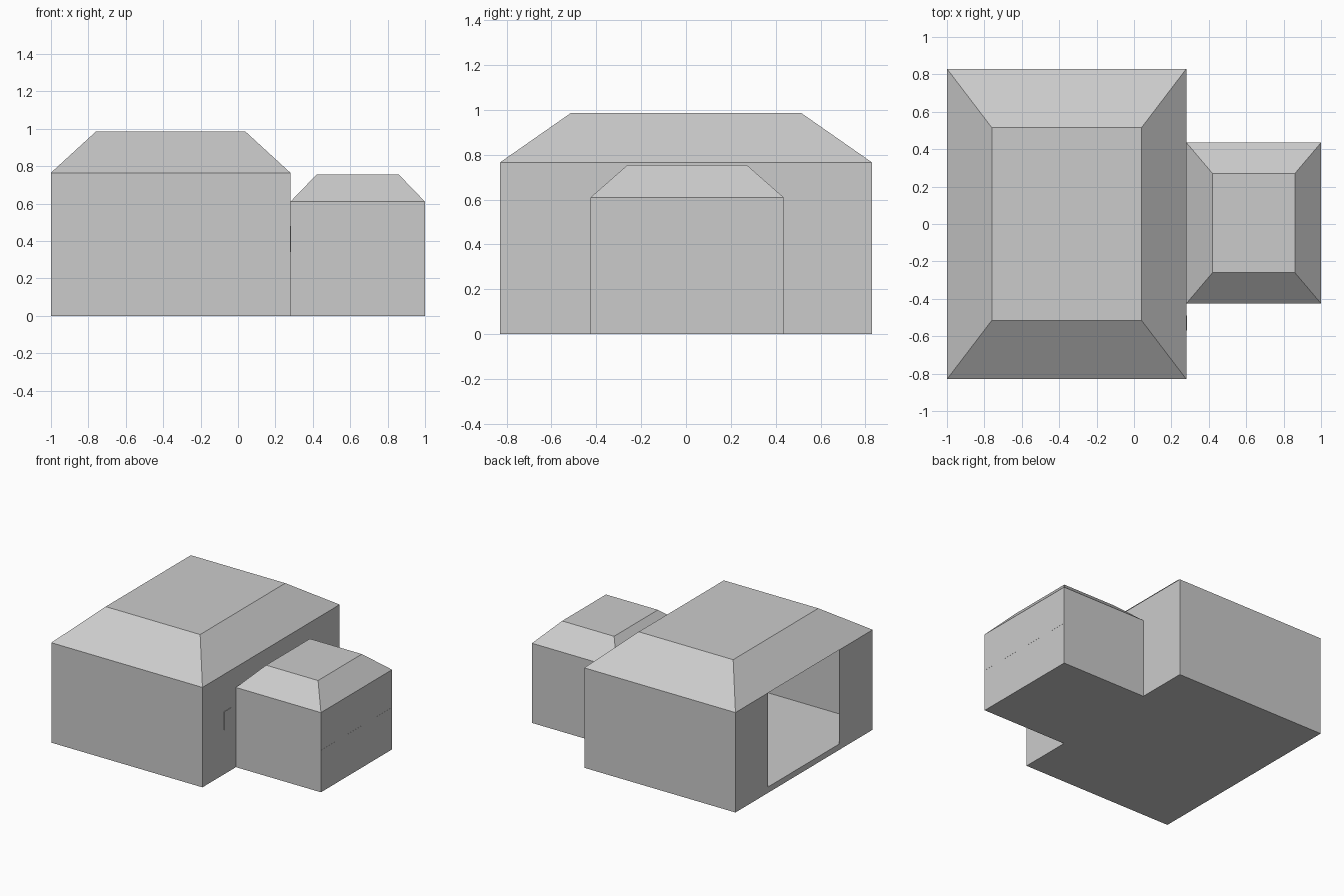
import bpy
import bmesh
from mathutils import Vector

if "Cube" in bpy.data.objects:
    bpy.data.objects.remove(bpy.data.objects["Cube"], do_unlink=True)

grey = bpy.data.materials.new("plain grey")
grey.use_nodes = True
grey.diffuse_color = (0.6, 0.6, 0.6, 1)
grey.node_tree.nodes["Principled BSDF"].inputs["Base Color"].default_value = (0.6, 0.6, 0.6, 1)

FLOOR = 0.045          # height of the inside floor and door sill
JOIN = 0.28            # wall shared by the hall and the annex
BAY = (-0.425, 0.435)  # width of the annex and of both doorways
ANNEX_EAVE = 0.61


def finish(name, bm):
    mesh = bpy.data.meshes.new(name)
    bm.to_mesh(mesh)
    bm.free()
    mesh.materials.append(grey)
    obj = bpy.data.objects.new(name, mesh)
    bpy.context.collection.objects.link(obj)
    return obj


def ring(bm, xs, ys, z):
    corners = [(xs[0], ys[0]), (xs[1], ys[0]), (xs[1], ys[1]), (xs[0], ys[1])]
    return [bm.verts.new((x, y, z)) for x, y in corners]


def building(xs, ys, eave, top_xs, top_ys, top):
    """Closed shell: straight walls below a flat-topped hipped roof."""
    bm = bmesh.new()
    rings = [ring(bm, xs, ys, 0), ring(bm, xs, ys, eave), ring(bm, top_xs, top_ys, top)]
    bm.faces.new(reversed(rings[0]))
    bm.faces.new(rings[-1])
    for low, high in zip(rings, rings[1:]):
        for i in range(4):
            j = (i + 1) % 4
            bm.faces.new((low[i], low[j], high[j], high[i]))
    return bm


def cut(bm, point, normal, wall_x):
    """Cut only the upright wall lying at wall_x."""
    faces = [f for f in bm.faces if all(abs(v.co.x - wall_x) < 0.001 for v in f.verts)]
    geom = set(faces)
    for f in faces:
        geom.update(f.edges)
        geom.update(f.verts)
    bmesh.ops.bisect_plane(bm, geom=list(geom), plane_co=point, plane_no=normal)


def doorway(bm, wall_x, bottom, top):
    for y in BAY:
        cut(bm, (0, y, 0), (0, 1, 0), wall_x)
    for z in (bottom, top):
        cut(bm, (0, 0, z), (0, 0, 1), wall_x)
    opening = []
    for f in bm.faces:
        c = f.calc_center_median()
        if abs(c.x - wall_x) < 0.001 and BAY[0] < c.y < BAY[1] and bottom < c.z < top:
            opening.append(f)
    bmesh.ops.delete(bm, geom=opening, context="FACES")


def plate(name, low, high):
    bm = bmesh.new()
    bmesh.ops.create_cube(bm, size=1)
    low, high = Vector(low), Vector(high)
    for v in bm.verts:
        v.co = (low + high) / 2 + v.co * (high - low)
    return finish(name, bm)


# Large hall with an open doorway on its outer end and a passage to the annex
hall = building((-1, JOIN), (-0.83, 0.83), 0.765, (-0.76, 0.04), (-0.515, 0.515), 0.985)
doorway(hall, -1, FLOOR, 0.765)
doorway(hall, JOIN, FLOOR, ANNEX_EAVE)
finish("hall_shell", hall)

# Smaller annex, open towards the hall
annex = building((JOIN, 1), BAY, ANNEX_EAVE, (0.42, 0.86), (-0.26, 0.27), 0.755)
shared = [f for f in annex.faces if all(abs(v.co.x - JOIN) < 0.001 for v in f.verts)]
bmesh.ops.delete(annex, geom=shared, context="FACES")
finish("annex_shell", annex)

# Raised inside floors
for name, xs, ys in (("hall_floor", (-1, JOIN), (-0.83, 0.83)), ("annex_floor", (JOIN, 1), BAY)):
    bm = bmesh.new()
    bm.faces.new(ring(bm, xs, ys, FLOOR))
    finish(name, bm)

# Control panel beside the annex and the seam across its end wall
plate("wall_panel", (JOIN - 0.002, -0.57, 0.34), (JOIN + 0.004, -0.49, 0.48))
plate("end_wall_seam", (0.998, BAY[0], 0.32), (1.0005, BAY[1], 0.322))
